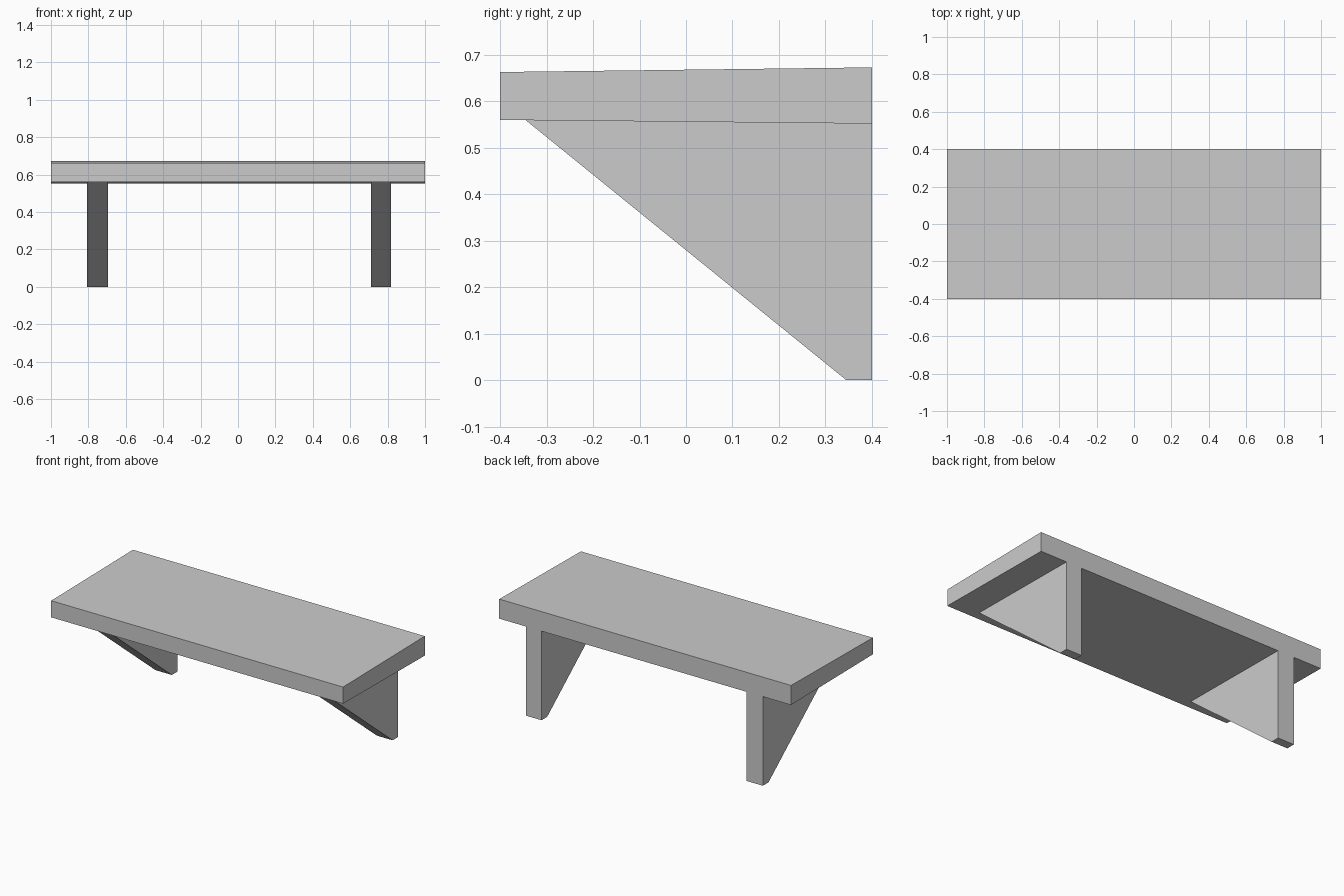
import bpy
import bmesh

cube = bpy.data.objects.get("Cube")
if cube:
    bpy.data.objects.remove(cube, do_unlink=True)

grey = bpy.data.materials.new("light grey")
grey.use_nodes = True
colour = (0.6, 0.6, 0.6, 1)
grey.diffuse_color = colour
grey.node_tree.nodes["Principled BSDF"].inputs["Base Color"].default_value = colour


def extrude_profile(name, profile, x_min, x_max):
    """Extrude a (y, z) outline along x."""
    bm = bmesh.new()
    face = bm.faces.new([bm.verts.new((x_min, y, z)) for y, z in profile])
    result = bmesh.ops.extrude_face_region(bm, geom=[face])
    moved = [v for v in result["geom"] if isinstance(v, bmesh.types.BMVert)]
    bmesh.ops.translate(bm, verts=moved, vec=(x_max - x_min, 0, 0))
    bmesh.ops.recalc_face_normals(bm, faces=bm.faces)
    mesh = bpy.data.meshes.new(name)
    bm.to_mesh(mesh)
    bm.free()
    mesh.materials.append(grey)
    obj = bpy.data.objects.new(name, mesh)
    bpy.context.collection.objects.link(obj)
    return obj


# Shelf board, slightly thicker towards the back
board = [(-0.4, 0.56), (0.4, 0.552), (0.4, 0.673), (-0.4, 0.663)]
extrude_profile("shelf_board", board, -1, 1)

# Triangular wall brackets with a blunt lower tip
bracket = [(-0.345, 0.5595), (0.345, 0), (0.4, 0), (0.4, 0.552)]
for name, x_min, x_max in (("right_bracket", -0.807, -0.695),
                           ("left_bracket", 0.71, 0.818)):
    extrude_profile(name, bracket, x_min, x_max)
